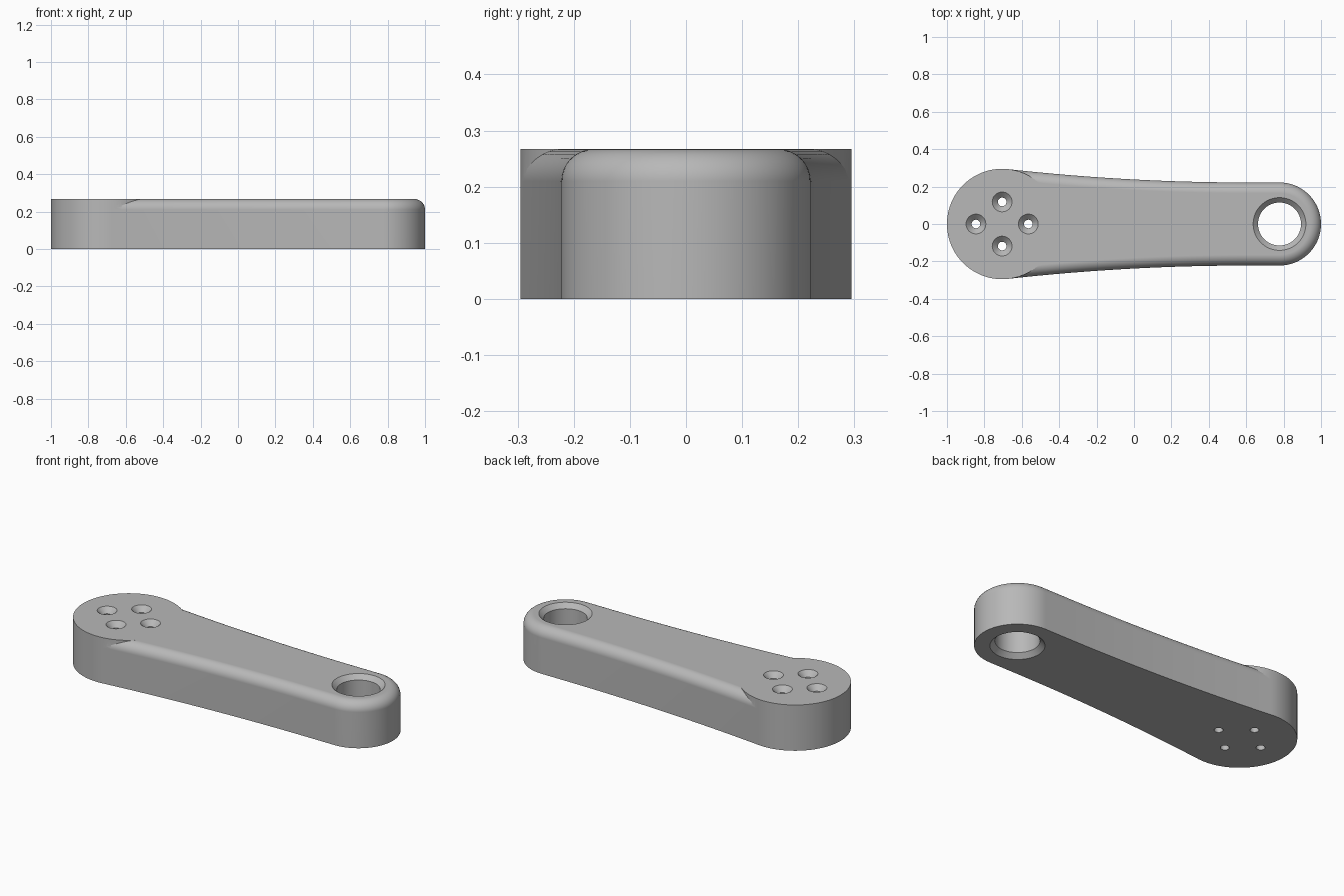
import bpy, bmesh, math

if "Cube" in bpy.data.objects:
    bpy.data.objects.remove(bpy.data.objects["Cube"])

H = 0.267                  # thickness
HUB_X, HUB_R = -0.705, 0.295
TIP_X, TIP_R = 0.778, 0.222
FILLET = 0.057

grey = bpy.data.materials.new("light grey metal")
grey.diffuse_color = (0.48, 0.48, 0.48, 1)
grey.use_nodes = True
grey.node_tree.nodes["Principled BSDF"].inputs["Base Color"].default_value = grey.diffuse_color


def loft(name, rings):
    """Closed solid from stacked rings of equal point count."""
    bm = bmesh.new()
    rows = [[bm.verts.new(p) for p in ring] for ring in rings]
    n = len(rows[0])
    for a, b in zip(rows, rows[1:]):
        for i in range(n):
            j = (i + 1) % n
            bm.faces.new((a[i], a[j], b[j], b[i]))
    bm.faces.new(rows[0][::-1])
    bm.faces.new(rows[-1])
    bmesh.ops.recalc_face_normals(bm, faces=bm.faces[:])
    mesh = bpy.data.meshes.new(name)
    bm.to_mesh(mesh)
    bm.free()
    ob = bpy.data.objects.new(name, mesh)
    bpy.context.collection.objects.link(ob)
    mesh.materials.append(grey)
    return ob


def turned(name, x, y, profile, seg):
    """Solid of revolution about a vertical axis; profile is (radius, z)."""
    return loft(name, [[(x + r * math.cos(math.tau * i / seg),
                         y + r * math.sin(math.tau * i / seg), z)
                        for i in range(seg)] for r, z in profile])


def arm_outline(inset):
    """Round tip with gently flared flanks running into the hub."""
    r = TIP_R - inset
    pts = []
    for i in range(49):
        a = -math.pi / 2 + math.pi * i / 48
        pts.append((TIP_X + r * math.cos(a), r * math.sin(a)))
    flank = []
    x0, x1, n = 0.62, -0.67, 26
    for i in range(n + 1):
        x = x0 + (x1 - x0) * i / n
        flank.append((x, r + 0.0432 * (x - 0.61) ** 2 if x < 0.61 else r))
    return pts + flank + [(x, -y) for x, y in reversed(flank)]


def combine(target, other, operation):
    mod = target.modifiers.new(operation.lower(), 'BOOLEAN')
    mod.operation, mod.solver, mod.object = operation, 'EXACT', other
    bpy.context.view_layer.objects.active = target
    bpy.ops.object.modifier_apply(modifier=mod.name)
    bpy.data.objects.remove(other)


# Arm with a rounded upper edge
levels = [(0, 0)]
for i in range(9):
    a = math.pi / 2 * i / 8
    levels.append((FILLET * (1 - math.cos(a)), H - FILLET + FILLET * math.sin(a)))
arm = loft("lever_arm", [[(x, y, z) for x, y in arm_outline(d)] for d, z in levels])

# Square-edged hub disc
combine(arm, turned("hub", HUB_X, 0, [(HUB_R, 0), (HUB_R, H)], 128), 'UNION')

# Large bore at the tip, chamfered on both faces
c, e = 0.026, 0.02
bore = [(0.141 + e, -e), (0.115, c), (0.115, H - c), (0.141 + e, H + e)]
combine(arm, turned("bore_cutter", TIP_X, 0, bore, 64), 'DIFFERENCE')

# Four countersunk screw holes in the hub
screw = [(0.023, -e), (0.023, H - 0.03), (0.053 + e, H + e)]
for dx, dy in ((0.14, 0), (-0.14, 0), (0, 0.118), (0, -0.118)):
    combine(arm, turned("screw_cutter", HUB_X + dx, dy, screw, 32), 'DIFFERENCE')

# Smooth curved walls, crisp edges
bpy.ops.object.select_all(action='DESELECT')
arm.select_set(True)
bpy.context.view_layer.objects.active = arm
bpy.ops.object.shade_smooth_by_angle(angle=math.radians(25))
weighted = arm.modifiers.new("flat_top_shading", 'WEIGHTED_NORMAL')
weighted.keep_sharp = True
